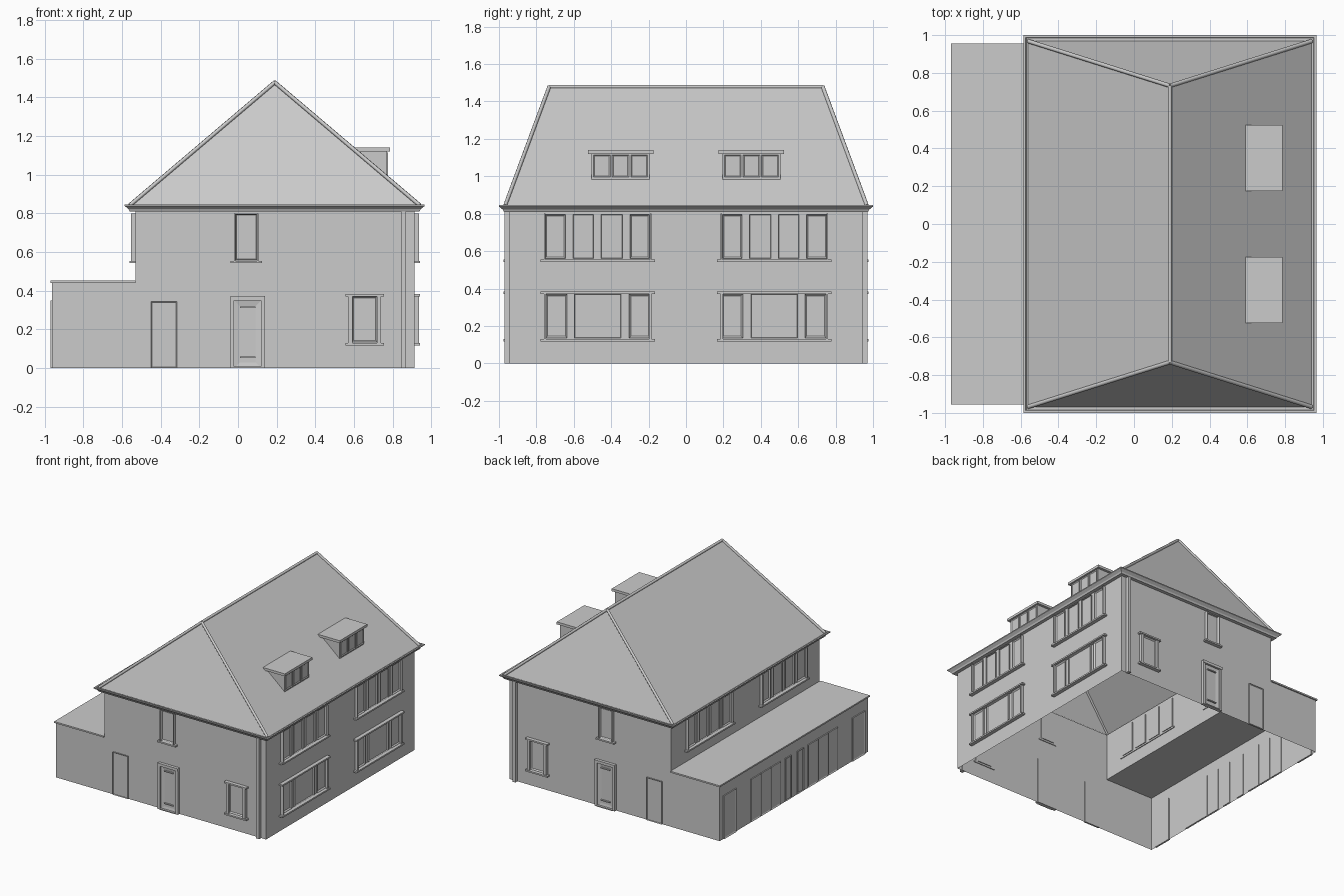
import bpy, bmesh
from mathutils import Vector

if "Cube" in bpy.data.objects:
    bpy.data.objects.remove(bpy.data.objects["Cube"])

GREY = (0.6, 0.6, 0.6, 1)
mat = bpy.data.materials.new("plain_grey")
mat.use_nodes = True
mat.diffuse_color = GREY
mat.node_tree.nodes["Principled BSDF"].inputs["Base Color"].default_value = GREY

# Wall planes
RIGHT, LEFT, EXT, FRONT, EAVE = 0.912, -0.53, -0.962, -0.945, 0.81

# Each maps (along, outward, up) on a wall to world space
FACES = {
    "front": lambda u, v, z: (u, FRONT - v, z),
    "right": lambda u, v, z: (RIGHT + v, u, z),
    "left": lambda u, v, z: (LEFT - v, u, z),
    "extension": lambda u, v, z: (EXT - v, u, z),
    "dormer": lambda u, v, z: (0.77 + v, u, z),
}


def finish(name, bm, mirror=False, fix=True):
    if fix:
        bmesh.ops.recalc_face_normals(bm, faces=bm.faces[:])
    me = bpy.data.meshes.new(name)
    bm.to_mesh(me)
    bm.free()
    me.materials.append(mat)
    ob = bpy.data.objects.new(name, me)
    bpy.context.collection.objects.link(ob)
    if mirror:
        mod = ob.modifiers.new("mirror", "MIRROR")
        mod.use_axis = (False, True, False)
        mod.use_clip = False
        mod.use_mirror_merge = False
    return ob


def box(bm, lo, hi):
    lo, hi = Vector(lo), Vector(hi)
    vs = bmesh.ops.create_cube(bm, size=1)["verts"]
    for v in vs:
        v.co = (lo + hi) / 2 + v.co * (hi - lo)
    return vs


def slab(bm, face, u, z, depth, rim=0, sink=0.005):
    """Box standing on a wall, optionally with a sunken panel in its face."""
    t = bmesh.new()
    box(t, (u[0], -0.006, z[0]), (u[1], depth, z[1]))
    if rim:
        t.normal_update()
        outer = [f for f in t.faces if f.normal.y > 0.9]
        bmesh.ops.inset_region(t, faces=outer, thickness=rim, depth=-sink)
    for v in t.verts:
        v.co = FACES[face](*v.co)
    me = bpy.data.meshes.new("part")
    t.to_mesh(me)
    t.free()
    bm.from_mesh(me)
    bpy.data.meshes.remove(me)


def window(name, face, u, z, panes, lintel=True, jamb=0.012, lip=0.018):
    """Sill, optional lintel, two jambs and a row of sunken panes."""
    bm = bmesh.new()
    slab(bm, face, (u[0] - lip, u[1] + lip), (z[0] - 0.008, z[0] + 0.004), 0.03)
    if lintel:
        slab(bm, face, (u[0] - lip, u[1] + lip), (z[1] - 0.004, z[1] + 0.008), 0.03)
    slab(bm, face, (u[0], u[0] + jamb), z, 0.024)
    slab(bm, face, (u[1] - jamb, u[1]), z, 0.024)
    for a, b, rim in panes:
        slab(bm, face, (a, b), (z[0] + 0.01, z[1] - 0.004), 0.012, rim, 0.009)
    finish(name, bm, True)


# Open shell of the house and its low side extension
bm = bmesh.new()
outline = [(EXT, 0), (RIGHT, 0), (RIGHT, 0.82), (LEFT, 0.82), (LEFT, 0.44), (EXT, 0.44)]
gable = bm.faces.new([bm.verts.new((x, FRONT, z)) for x, z in outline])
new = bmesh.ops.extrude_face_region(bm, geom=[gable], use_keep_orig=True)["geom"]
bmesh.ops.translate(bm, verts=[g for g in new if isinstance(g, bmesh.types.BMVert)],
                    vec=(0, -2 * FRONT, 0))
bmesh.ops.recalc_face_normals(bm, faces=bm.faces[:])
bmesh.ops.delete(bm, geom=[f for f in bm.faces if abs(f.normal.z) > 0.5], context="FACES_ONLY")
finish("walls", bm, fix=False)

# Flat roof of the extension
bm = bmesh.new()
box(bm, (-0.97, -0.955, 0.44), (LEFT, 0.955, 0.452))
finish("extension_roof", bm)

# Hipped roof
RX, RY, RZ = 0.19, 0.732, 1.478
X0, X1, Y1, Z0 = -0.56, 0.94, 0.968, 0.838
bm = bmesh.new()
a, b, c, d, r, s = [bm.verts.new(p) for p in (
    (X0, -Y1, Z0), (X1, -Y1, Z0), (X1, Y1, Z0), (X0, Y1, Z0), (RX, -RY, RZ), (RX, RY, RZ))]
for f in ((a, b, r), (b, c, s, r), (c, d, s), (d, a, r, s)):
    bm.faces.new(f)
finish("main_roof", bm, fix=False)

# Eaves gutter: flared rectangular rings with a shallow trough
bm = bmesh.new()
rings = []
for grow, z in ((-0.027, EAVE), (0, EAVE), (0.006, 0.822), (0.026, 0.838), (0.026, 0.846),
                (0.014, 0.846), (0.010, 0.838), (-0.005, 0.838)):
    x0, x1, y = -0.56 - grow, 0.939 + grow, 0.974 + grow
    rings.append([bm.verts.new(p) for p in ((x0, -y, z), (x1, -y, z), (x1, y, z), (x0, y, z))])
for lo, hi in zip(rings, rings[1:]):
    for i in range(4):
        j = (i + 1) % 4
        bm.faces.new((lo[i], lo[j], hi[j], hi[i]))
finish("eaves_gutter", bm)

# Ridge and hip capping tiles
cu = bpy.data.curves.new("roof_caps", "CURVE")
cu.dimensions = "3D"
cu.bevel_depth = 0.011
cu.bevel_resolution = 1
cu.use_fill_caps = True
ridge = [(RX, -RY, RZ), (RX, RY, RZ)]
lines = [ridge] + [[(x, k * Y1, Z0 + 0.004), (RX, k * RY, RZ)] for x in (X0, X1) for k in (-1, 1)]
for line in lines:
    sp = cu.splines.new("POLY")
    sp.points.add(1)
    for pt, co in zip(sp.points, line):
        pt.co = (*co, 1)
cu.materials.append(mat)
bpy.context.collection.objects.link(bpy.data.objects.new("roof_caps", cu))

# Dormers: wedge body, flat top and three panes
bm = bmesh.new()
wedge = [(0.77, 0.97), (0.77, 1.125), (0.59, 1.125)]
ends = [[bm.verts.new((x, y, z)) for x, z in wedge] for y in (-0.505, -0.195)]
bm.faces.new(ends[0])
bm.faces.new(ends[1])
for i in range(3):
    j = (i + 1) % 3
    bm.faces.new((ends[0][i], ends[0][j], ends[1][j], ends[1][i]))
finish("dormer_body", bm, True)
bm = bmesh.new()
box(bm, (0.59, -0.525, 1.12), (0.785, -0.175, 1.14))
finish("dormer_top", bm, True)
bm = bmesh.new()
for i in range(3):
    u = -0.495 + i * 0.1
    slab(bm, "dormer", (u, u + 0.09), (0.995, 1.115), 0.006, 0.01)
finish("dormer_panes", bm, True)

# Windows on the long walls
four = [(-0.755, -0.645, 0.012), (-0.605, -0.495, 0.004),
        (-0.455, -0.34, 0.004), (-0.3, -0.195, 0.012)]
three = [(-0.75, -0.635, 0.014), (-0.595, -0.347, 0.004), (-0.305, -0.19, 0.014)]
for side in ("right", "left"):
    window(side + "_upper_window", side, (-0.76, -0.185), (0.55, 0.8), four, False, 0.008)
window("right_lower_window", "right", (-0.76, -0.185), (0.125, 0.375), three)

# Windows on the end walls
window("end_upper_window", "front", (-0.02, 0.105), (0.55, 0.8), [(-0.012, 0.097, 0.006)], False, 0.008)
window("end_lower_window", "front", (0.57, 0.74), (0.125, 0.375), [(0.59, 0.72, 0.012)], True, 0.022, 0.014)

# End door: casing, leaf with tall glass panel, rails and step
bm = bmesh.new()
for u in ((-0.04, -0.02), (0.12, 0.14)):
    slab(bm, "front", u, (0, 0.35), 0.02)
slab(bm, "front", (-0.04, 0.14), (0.35, 0.372), 0.024)
finish("end_door_casing", bm, True)
bm = bmesh.new()
slab(bm, "front", (-0.02, 0.12), (0, 0.35), 0.008, 0.04)
for z in (0.055, 0.315):
    slab(bm, "front", (0.01, 0.09), (z - 0.004, z + 0.004), 0.014)
slab(bm, "front", (-0.02, 0.12), (0, 0.008), 0.024)
finish("end_door", bm, True)

# Side door in the end of the extension
bm = bmesh.new()
slab(bm, "front", (-0.45, -0.315), (0, 0.345), 0.008, 0.008)
finish("extension_end_door", bm, True)

# Doors and glazing along the extension
bm = bmesh.new()
slab(bm, "extension", (-0.9, -0.74), (0, 0.35), 0.008, 0.014)
finish("extension_side_door", bm, True)
bm = bmesh.new()
for i in range(3):
    u = -0.55 + i * 0.127
    slab(bm, "extension", (u, u + 0.122), (0.005, 0.35), 0.008, 0.012)
finish("extension_glazed_doors", bm, True)
bm = bmesh.new()
slab(bm, "extension", (-0.115, -0.04), (0.005, 0.35), 0.008, 0.01)
finish("extension_narrow_window", bm, True)

# Corner downpipes
bm = bmesh.new()
slab(bm, "front", (0.842, 0.868), (0, EAVE), 0.026)
finish("downpipe", bm, True)
